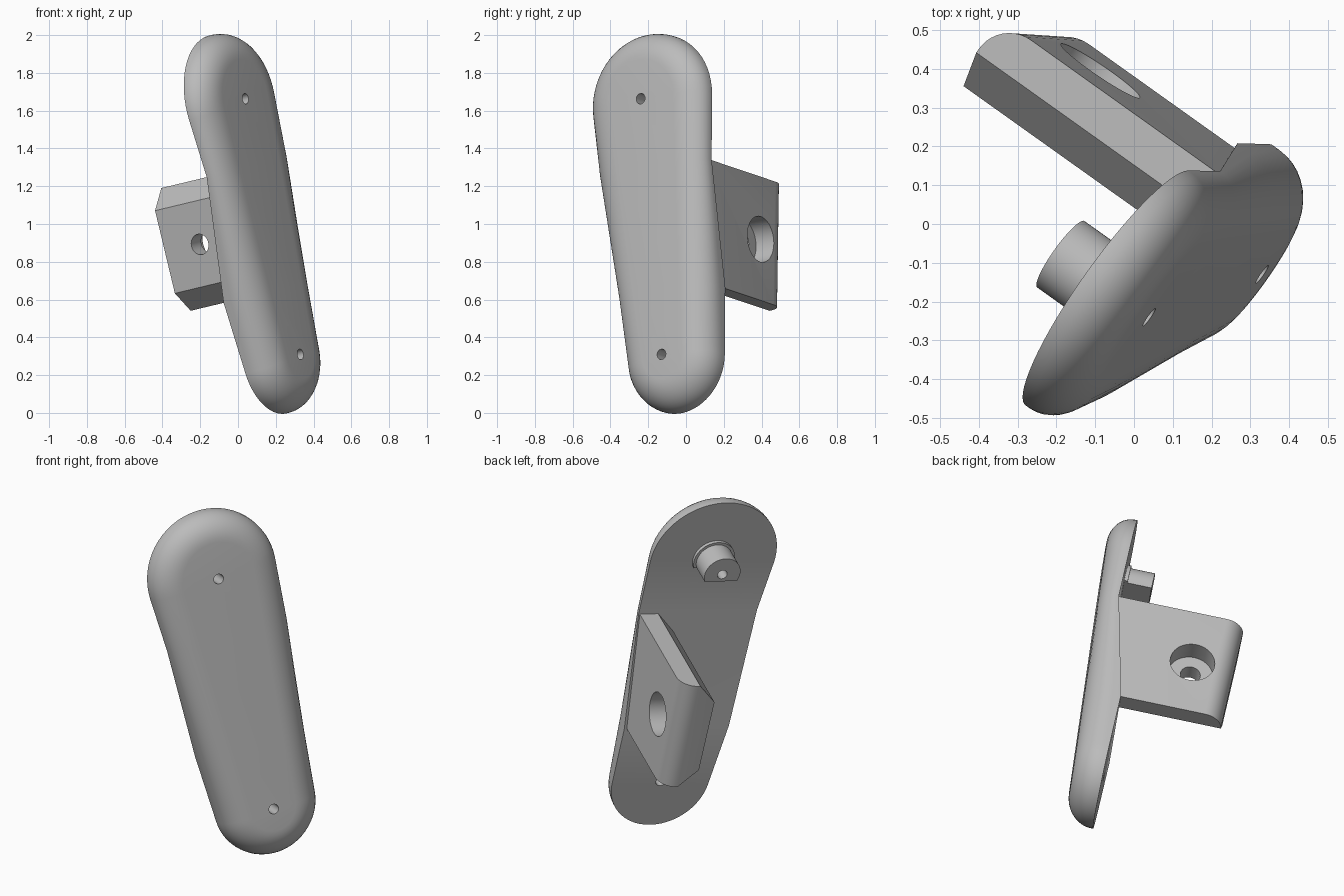
import bpy, bmesh
from math import sin, cos, pi, acos, atan2, sqrt
from mathutils import Matrix, Vector

cube = bpy.data.objects.get("Cube")
if cube:
    bpy.data.objects.remove(cube)

# One plain grey material
grey = bpy.data.materials.new("plain_grey")
grey.use_nodes = True
colour = (0.5, 0.5, 0.5, 1)
grey.diffuse_color = colour
grey.node_tree.nodes["Principled BSDF"].inputs["Base Color"].default_value = colour

# Tilted frame: local x across the arm, y along it, z out of its front face
out = Vector((0.80, -0.57, 0.192)).normalized()
along = Vector((-0.236, 0.003, 0.972))
along = (along - out * along.dot(out)).normalized()
across = along.cross(out)
frame = Matrix((across, along, out)).transposed().to_4x4()
frame.translation = (0.33, -0.13, 0.31)

# Arm dimensions: sloping flat front, stepped back
LOW, HIGH = Vector((0, 0)), Vector((-0.073, 1.384))
R_LOW, R_HIGH = 0.287, 0.37
ROUND_IN, ROUND_MAX = 0.16, 0.15
RAMP_LOW, RAMP_HIGH = 0.36, 1.028
BACK_LOW, BACK_HIGH = -0.175, -0.04


def front(y):
    return 0.09 * y / HIGH.y


def back(y):
    t = (y - RAMP_LOW) / (RAMP_HIGH - RAMP_LOW)
    return BACK_LOW + (BACK_HIGH - BACK_LOW) * min(max(t, 0), 1)


def finish(bm, name):
    bmesh.ops.recalc_face_normals(bm, faces=bm.faces)
    mesh = bpy.data.meshes.new(name)
    bm.to_mesh(mesh)
    bm.free()
    mesh.materials.append(grey)
    obj = bpy.data.objects.new(name, mesh)
    bpy.context.collection.objects.link(obj)
    obj.matrix_world = frame
    return obj


def prism(bm, bottom, top):
    """Close two matching point loops into a solid; returns the top vertices."""
    low = [bm.verts.new(p) for p in bottom]
    high = [bm.verts.new(p) for p in top]
    bm.faces.new(low)
    bm.faces.new(high)
    for i in range(len(low)):
        j = (i + 1) % len(low)
        bm.faces.new((low[i], low[j], high[j], high[i]))
    bmesh.ops.recalc_face_normals(bm, faces=bm.faces)
    return high


def cylinder(name, radius, centre, depth, axis="Z"):
    bm = bmesh.new()
    turn = Matrix.Rotation(pi / 2, 4, "Y") if axis == "X" else Matrix()
    bmesh.ops.create_cone(bm, cap_ends=True, segments=40, radius1=radius, radius2=radius,
                          depth=depth, matrix=Matrix.Translation(centre) @ turn)
    return finish(bm, name)


def flatted_cylinder(name, r, end, flat=0.045):
    """Cylinder on the back of the upper arm, cut flat underneath."""
    half = pi / 2 + atan2(flat, sqrt(r * r - flat * flat))
    outline = [(HIGH.x + r * sin(t), HIGH.y + r * cos(t))
               for t in (-half + 2 * half * i / 36 for i in range(37))]
    bm = bmesh.new()
    prism(bm, [(x, y, end) for x, y in outline],
          [(x, y, BACK_HIGH + 0.01) for x, y in outline])
    return finish(bm, name)


def activate(obj):
    bpy.ops.object.select_all(action="DESELECT")
    obj.select_set(True)
    bpy.context.view_layer.objects.active = obj


def cut(obj, cutter):
    mod = obj.modifiers.new("cut", "BOOLEAN")
    mod.operation, mod.solver, mod.object = "DIFFERENCE", "EXACT", cutter
    bpy.context.view_layer.update()
    activate(obj)
    bpy.ops.object.modifier_apply(modifier=mod.name)
    bpy.data.objects.remove(cutter)


def side(inset, normal, pole_low, pole_high, n=16):
    """Half the arm outline, from lower pole to upper pole."""
    def arc(centre, r, a, b):
        angles = [a + (b - a) * i / n for i in range(n + 1)]
        return [centre + (r - inset) * Vector((cos(t), sin(t))) for t in angles]
    low = arc(LOW, R_LOW, pole_low, normal)
    high = arc(HIGH, R_HIGH, normal, pole_high)
    a, b = low[-1], high[0]
    kinks = [a.lerp(b, (y - a.y) / (b.y - a.y)) for y in (RAMP_LOW, RAMP_HIGH)]
    return low + kinks + high


def rim_point(p, t):
    """Height on the rounded rim; t is None on the back face."""
    if t is None:
        return (p.x, p.y, back(p.y))
    rise = min(0.92 * (front(p.y) - back(p.y)), ROUND_MAX)
    return (p.x, p.y, front(p.y) - rise * (1 - sin(t)))


# Arm with flat front, stepped back and rounded front edge
axis = atan2(HIGH.y, HIGH.x)
spread = acos((R_LOW - R_HIGH) / HIGH.length)
bm = bmesh.new()
steps = 10
rings = []
for t in [None] + [pi / 2 * i / steps for i in range(steps + 1)]:
    inset = ROUND_IN * (1 - cos(t or 0))
    right = side(inset, axis - spread, axis - pi, axis)
    left = side(inset, axis + spread, axis + pi, axis)
    rings.append([bm.verts.new(rim_point(p, t)) for p in right + left[-2:0:-1]])
total = len(rings[0])
for lower, upper in zip(rings, rings[1:]):
    for i in range(total):
        j = (i + 1) % total
        bm.faces.new((lower[i], lower[j], upper[j], upper[i]))
for ring in (rings[0], rings[-1]):
    for i in range(total // 2):
        quad = [ring[i], ring[i + 1], ring[total - i - 1], ring[-i % total]]
        bm.faces.new(list(dict.fromkeys(quad)))
arm = finish(bm, "stepped_arm")

# Side block: chamfered section pulled out of the back of the arm
IN, MID, OUT_LOW, OUT_HIGH, END, CH = 0.073, 0.178, 0.275, 0.287, -0.745, 0.109
section = [(OUT_LOW, RAMP_LOW), (OUT_HIGH, RAMP_HIGH), (MID, RAMP_HIGH),
           (IN, RAMP_HIGH - CH), (IN, RAMP_LOW + CH), (MID, RAMP_LOW)]
bm = bmesh.new()
end = prism(bm, [(x, y, back(y) + 0.02) for x, y in section],
            [(x, y, END) for x, y in section])
bmesh.ops.bevel(bm, geom=[bm.edges.get((end[0], end[1]))], offset=0.1, segments=10,
                profile=0.5, affect="EDGES")
block = finish(bm, "side_block")

# Counterbored cross hole in the block
hole_y, hole_z = 0.69, -0.515
cut(block, cylinder("bore_cutter", 0.055, (MID, hole_y, hole_z), 0.6, "X"))
cut(block, cylinder("counterbore_cutter", 0.123, (OUT_HIGH + 0.08, hole_y, hole_z), 0.4, "X"))

# Peg with a flat underside, and its low collar
peg = flatted_cylinder("flatted_peg", 0.105, -0.195)
collar = flatted_cylinder("peg_collar", 0.12, BACK_HIGH - 0.02)

# Pin holes through arm, peg and collar
for part in (arm, peg, collar):
    cut(part, cylinder("pin_cutter", 0.028, (HIGH.x, HIGH.y, 0), 1))
cut(arm, cylinder("pin_cutter", 0.028, (LOW.x, LOW.y, 0), 1))

for part in (arm, block, peg, collar):
    activate(part)
    bpy.ops.object.shade_smooth_by_angle(angle=pi / 6)
